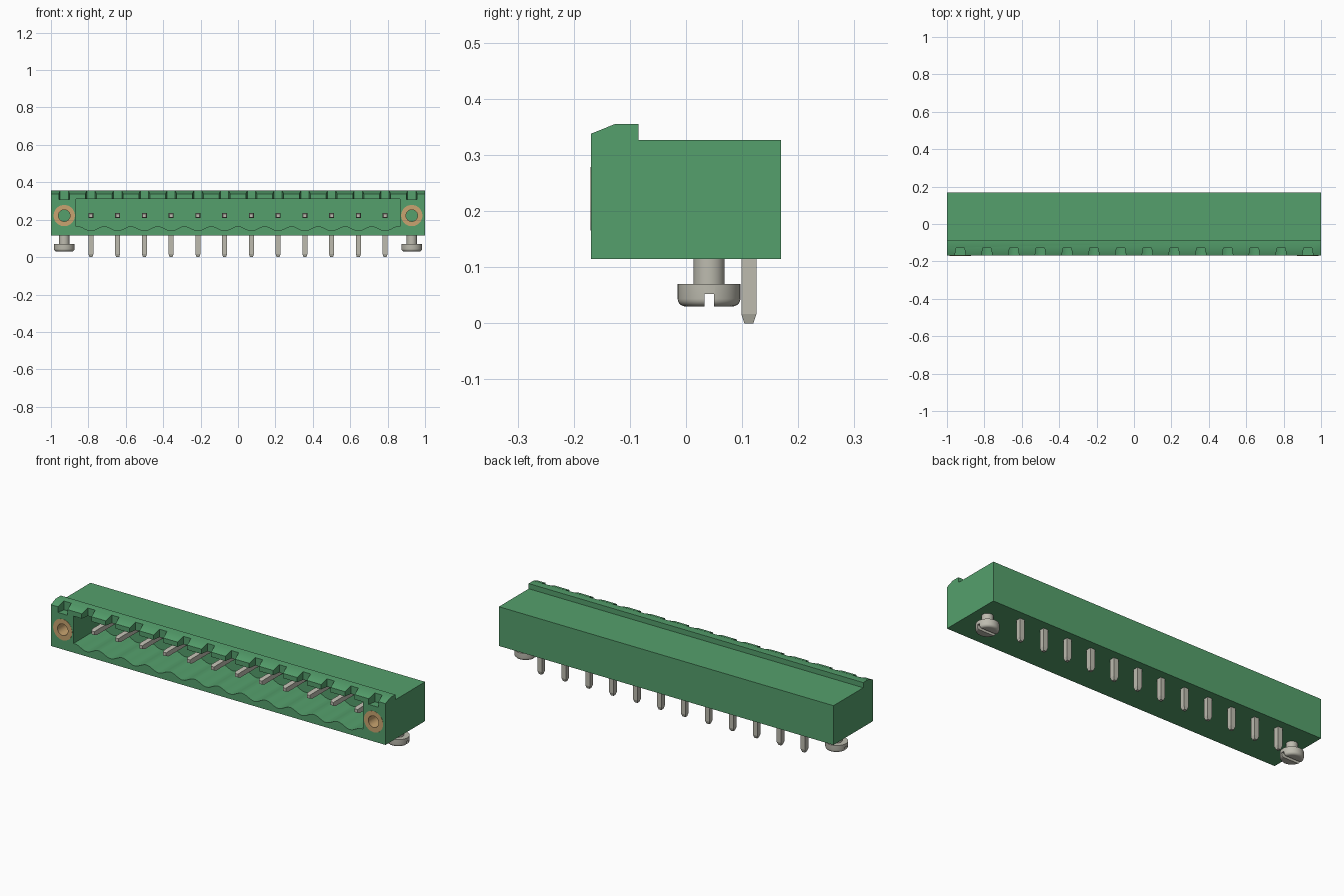
import bpy, bmesh, math
from mathutils import Vector

cube = bpy.data.objects.get("Cube")
if cube:
    bpy.data.objects.remove(cube, do_unlink=True)

PITCH, POLES = 0.143, 12
pin_xs = [(i - (POLES - 1) / 2) * PITCH for i in range(POLES)]
FLANGE_X = 0.929
PORT_Z = 0.222


def material(name, rgb, metallic=0.0):
    m = bpy.data.materials.new(name)
    m.use_nodes = True
    m.diffuse_color = (*rgb, 1)
    m.node_tree.nodes["Principled BSDF"].inputs["Base Color"].default_value = (*rgb, 1)
    return m


green = material("housing green", (0.09, 0.35, 0.15))
steel = material("pin metal", (0.51, 0.50, 0.43))
brass = material("brass", (0.58, 0.37, 0.16))


def finish(name, bm, mat, angle=30):
    bmesh.ops.recalc_face_normals(bm, faces=bm.faces)
    me = bpy.data.meshes.new(name)
    bm.to_mesh(me)
    bm.free()
    me.materials.append(mat)
    ob = bpy.data.objects.new(name, me)
    bpy.context.collection.objects.link(ob)
    smooth(ob, angle)
    return ob


def smooth(ob, angle=30):
    bpy.ops.object.select_all(action='DESELECT')
    ob.select_set(True)
    bpy.context.view_layer.objects.active = ob
    bpy.ops.object.shade_smooth_by_angle(angle=math.radians(angle))


def prism(bm, points, vec):
    """Extrude a closed outline along a vector."""
    f = bm.faces.new([bm.verts.new(p) for p in points])
    new = bmesh.ops.extrude_face_region(bm, geom=[f])["geom"]
    bmesh.ops.translate(bm, vec=vec, verts=[g for g in new if isinstance(g, bmesh.types.BMVert)])


def revolve(bm, profile, to_world, steps=32, closed=False):
    """Spin (radius, height) points; to_world maps (u, v, height) to a position."""
    rings = []
    for r, h in profile:
        angles = [2 * math.pi * k / steps for k in range(steps)]
        rings.append([bm.verts.new(to_world(r * math.cos(a), r * math.sin(a), h)) for a in angles])
    pairs = list(zip(rings, rings[1:]))
    if closed:
        pairs.append((rings[-1], rings[0]))
    for a, b in pairs:
        for k in range(steps):
            n = (k + 1) % steps
            bm.faces.new((a[k], a[n], b[n], b[k]))
    if not closed:
        bm.faces.new(rings[0])
        bm.faces.new(rings[-1])


def needle(bm, start, end, half, tip, taper):
    """Square bar with a tapered tip at its end."""
    start, end = Vector(start), Vector(end)
    d = (end - start).normalized()
    u = Vector((1, 0, 0))
    v = d.cross(u)
    rings = []
    for c, h in ((start, half), (end - d * taper, half), (end, tip)):
        rings.append([bm.verts.new(c + u * h * i + v * h * j)
                      for i, j in ((-1, -1), (1, -1), (1, 1), (-1, 1))])
    for a, b in zip(rings, rings[1:]):
        for k in range(4):
            bm.faces.new((a[k], a[k - 1], b[k - 1], b[k]))
    bm.faces.new(rings[0])
    bm.faces.new(rings[-1])


def cut(target, cutter):
    """Subtract the cutter for good and discard it."""
    mod = target.modifiers.new("cut", 'BOOLEAN')
    mod.operation, mod.solver, mod.object = 'DIFFERENCE', 'EXACT', cutter
    bpy.context.view_layer.update()
    dg = bpy.context.evaluated_depsgraph_get()
    me = bpy.data.meshes.new_from_object(target.evaluated_get(dg))
    target.modifiers.clear()
    target.data = me
    bpy.data.objects.remove(cutter, do_unlink=True)


# Housing with the raised front ridge
bm = bmesh.new()
side = [(-0.169, 0.115), (0.169, 0.115), (0.169, 0.327), (-0.085, 0.327),
        (-0.085, 0.355), (-0.127, 0.355), (-0.169, 0.338)]
prism(bm, [(-1, y, z) for y, z in side], (2, 0, 0))
housing = finish("housing", bm, green)

# Plug cavity with a wavy floor, one dip per pin
bm = bmesh.new()
W, N = 0.865, 144
outline = [(W, -0.25, 0.312), (-W, -0.25, 0.312)]
for i in range(N + 1):
    x = -W + 2 * W * i / N
    outline.append((x, -0.25, 0.153 + 0.012 * math.cos(2 * math.pi * x / PITCH)))
prism(bm, outline, (0, 0.31, 0))
cut(housing, finish("cavity_cutter", bm, green))

# Tapered coding notches along the ridge
bm = bmesh.new()
for x in [-FLANGE_X] + pin_xs + [FLANGE_X]:
    prism(bm, [(x - 0.031, -0.18, 0.307), (x + 0.031, -0.18, 0.307),
               (x + 0.022, -0.127, 0.307), (x - 0.022, -0.127, 0.307)], (0, 0, 0.1))
cut(housing, finish("notch_cutter", bm, green))

# Round pockets for the threaded inserts
bm = bmesh.new()
for s in (-1, 1):
    revolve(bm, [(0.057, -0.25), (0.057, -0.05)],
            lambda u, v, h: (s * FLANGE_X + u, h, PORT_Z + v))
cut(housing, finish("pocket_cutter", bm, green))
smooth(housing)

for s, label in ((-1, "right"), (1, "left")):
    # Threaded insert
    bm = bmesh.new()
    revolve(bm, [(0.057, -0.17), (0.057, -0.05), (0.031, -0.05), (0.031, -0.17)],
            lambda u, v, h: (s * FLANGE_X + u, h, PORT_Z + v), closed=True)
    finish(label + "_threaded_insert", bm, brass)

    # Mounting screw with rounded, slotted head
    bm = bmesh.new()
    corner = [(0.042 + 0.014 * math.sin(a), 0.044 - 0.014 * math.cos(a))
              for a in [math.pi / 2 * k / 5 for k in range(6)]]
    revolve(bm, corner + [(0.056, 0.07), (0.028, 0.07), (0.028, 0.12)],
            lambda u, v, h: (s * FLANGE_X + u, 0.041 + v, h))
    screw = finish(label + "_screw", bm, steel)
    bm = bmesh.new()
    x = s * FLANGE_X
    prism(bm, [(x - 0.1, 0.033, 0), (x + 0.1, 0.033, 0),
               (x + 0.1, 0.05, 0), (x - 0.1, 0.05, 0)], (0, 0, 0.052))
    cut(screw, finish("slot_cutter", bm, steel))
    smooth(screw)

# Contact pins in the cavity and solder pins below
for i, x in enumerate(pin_xs):
    bm = bmesh.new()
    needle(bm, (x, 0.07, PORT_Z), (x, -0.115, PORT_Z), 0.0135, 0.009, 0.014)
    finish(f"contact_pin_{i + 1}", bm, steel)
    bm = bmesh.new()
    needle(bm, (x, 0.112, 0.125), (x, 0.112, 0), 0.0135, 0.008, 0.017)
    finish(f"solder_pin_{i + 1}", bm, steel, 15)
